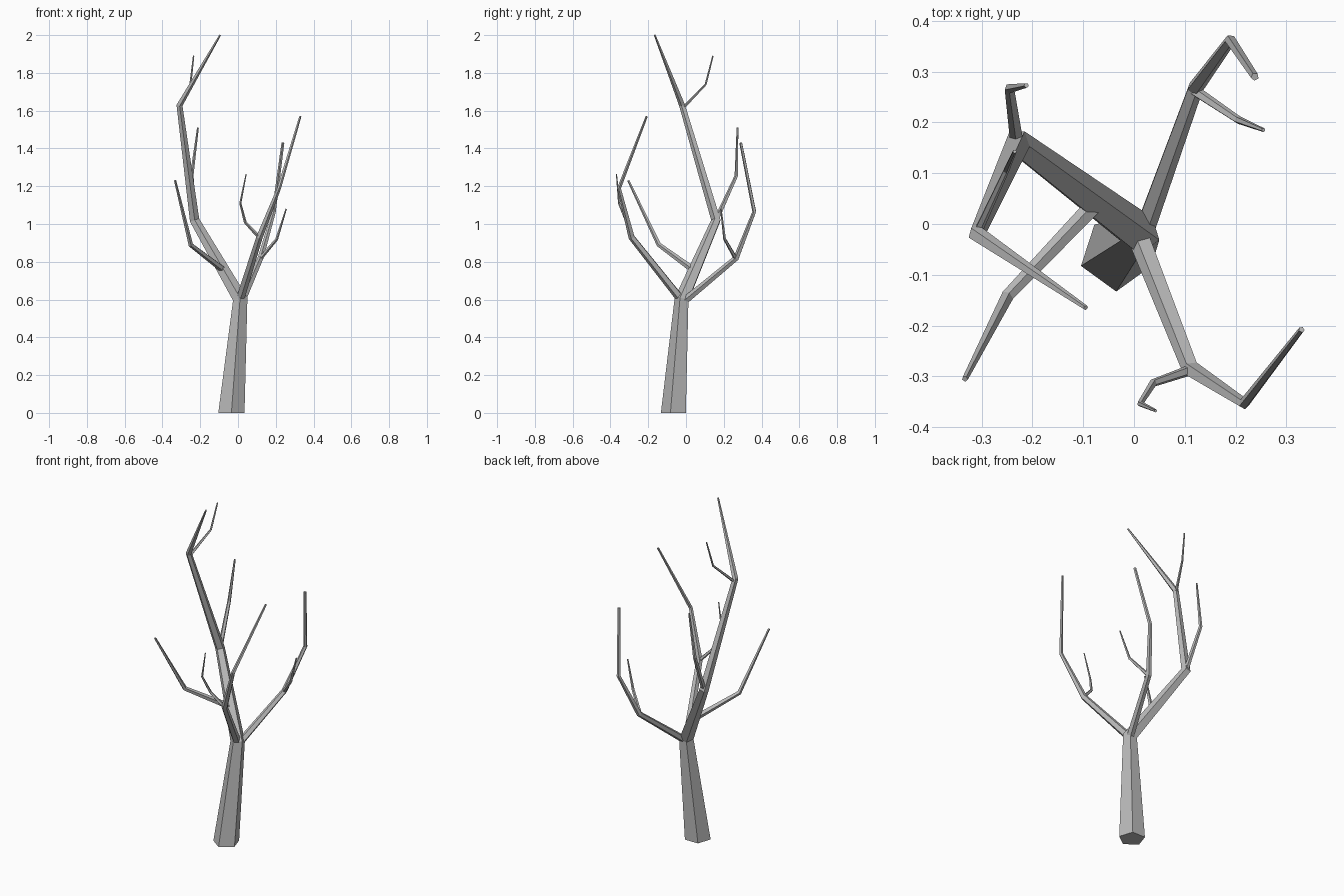
import bpy, bmesh, math
from mathutils import Vector

cube = bpy.data.objects.get("Cube")
if cube:
    bpy.data.objects.remove(cube, do_unlink=True)

GREY = (0.5, 0.5, 0.5, 1)
bark = bpy.data.materials.new("grey_bark")
bark.use_nodes = True
bark.diffuse_color = GREY
bark.node_tree.nodes["Principled BSDF"].inputs["Base Color"].default_value = GREY


def limb(name, path, radii, level_base=False, sides=5):
    """Tapered faceted tube through the path, with mitred bends."""
    pts = [Vector(p) for p in path]
    steps = [(b - a).normalized() for a, b in zip(pts, pts[1:])]
    dirs = [steps[0]] + [(a + b).normalized() for a, b in zip(steps, steps[1:])] + [steps[-1]]
    if level_base:
        dirs[0] = Vector((0, 0, 1))
    bm = bmesh.new()
    rings = []
    heading, axis = Vector((0, 0, 1)), Vector((0, -1, 0))
    for p, d, r in zip(pts, dirs, radii):
        axis = heading.rotation_difference(d) @ axis
        heading = d
        other = d.cross(axis)
        ring = []
        for i in range(sides):
            a = math.tau * i / sides
            ring.append(bm.verts.new(p + r * (axis * math.cos(a) + other * math.sin(a))))
        rings.append(ring)
    for lo, hi in zip(rings, rings[1:]):
        for i in range(sides):
            j = (i + 1) % sides
            bm.faces.new((lo[i], lo[j], hi[j], hi[i]))
    bm.faces.new(rings[0][::-1])
    bm.faces.new(rings[-1])
    bmesh.ops.recalc_face_normals(bm, faces=bm.faces)
    mesh = bpy.data.meshes.new(name)
    bm.to_mesh(mesh)
    bm.free()
    mesh.materials.append(bark)
    bpy.context.collection.objects.link(bpy.data.objects.new(name, mesh))


# Trunk running up into the tall leader
limb("trunk_and_leader",
     [(-.035, -.06, 0), (.012, -.02, .6), (-.23, .16, 1.02), (-.31, -.02, 1.63), (-.095, -.165, 2)],
     [.073, .041, .027, .017, .005], level_base=True)

# Two main side boughs
limb("back_bough",
     [(.02, -.01, .59), (.12, .267, .82), (.19, .362, 1.065), (.238, .29, 1.43)],
     [.021, .016, .011, .008])
limb("front_bough",
     [(.01, -.025, .6), (.113, -.287, .93), (.217, -.354, 1.19), (.33, -.208, 1.57)],
     [.023, .018, .011, .006])

# Twigs on the leader
limb("low_right_twig",
     [(-.08, .035, .76), (-.25, -.143, .89), (-.333, -.305, 1.23)], [.018, .013, .006])
limb("back_twig",
     [(-.23, .16, 1.02), (-.245, .267, 1.255), (-.212, .273, 1.51)], [.014, .01, .005])
limb("top_twig",
     [(-.31, -.02, 1.61), (-.252, .105, 1.74), (-.235, .143, 1.89)], [.009, .006, .004])

# Twigs on the boughs
limb("back_bough_twig",
     [(.12, .262, .82), (.205, .205, .92), (.255, .185, 1.08)], [.011, .008, .004])
limb("front_bough_twig",
     [(.113, -.287, .93), (.038, -.313, 1.01), (.012, -.354, 1.11), (.043, -.368, 1.265)],
     [.011, .008, .006, .003])
